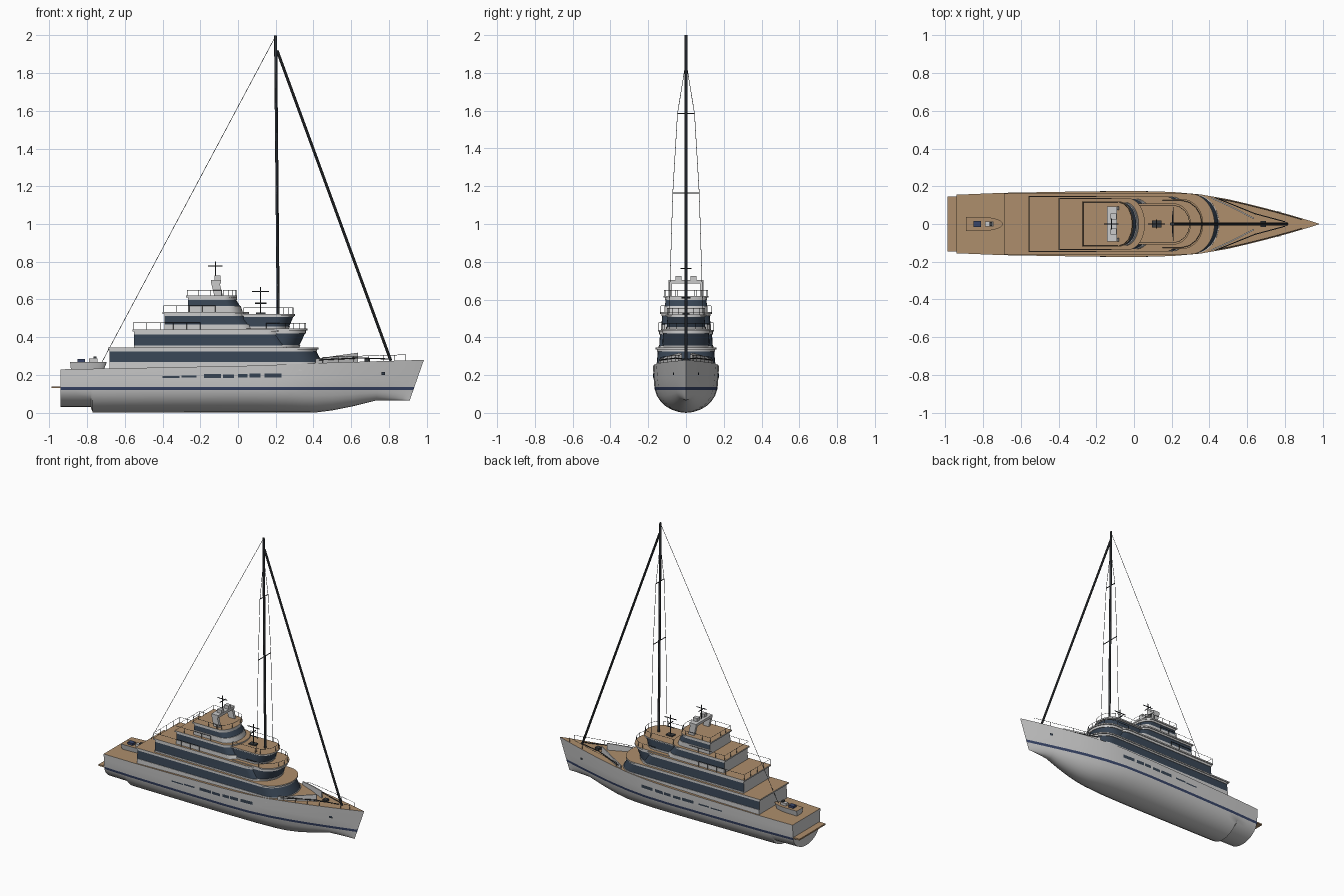
import bpy, bmesh, math
from mathutils import Vector, Matrix

if "Cube" in bpy.data.objects:
    bpy.data.objects.remove(bpy.data.objects["Cube"])


def mat(name, r, g, b):
    m = bpy.data.materials.new(name)
    m.diffuse_color = (r, g, b, 1)
    m.use_nodes = True
    m.node_tree.nodes["Principled BSDF"].inputs["Base Color"].default_value = m.diffuse_color
    return m


TEAK = mat("teak", 0.42, 0.27, 0.15)
GLASS = mat("glass", 0.04, 0.06, 0.09)
NAVY = mat("navy", 0.04, 0.06, 0.14)
DARK = mat("dark_metal", 0.04, 0.045, 0.05)


def finish(name, bm, mats=(None,), smooth=True):
    bmesh.ops.remove_doubles(bm, verts=bm.verts, dist=1e-5)
    bmesh.ops.recalc_face_normals(bm, faces=bm.faces)
    me = bpy.data.meshes.new(name)
    bm.to_mesh(me)
    bm.free()
    for m in mats:
        me.materials.append(m)
    ob = bpy.data.objects.new(name, me)
    bpy.context.collection.objects.link(ob)
    if smooth:
        bpy.ops.object.select_all(action='DESELECT')
        ob.select_set(True)
        bpy.context.view_layer.objects.active = ob
        bpy.ops.object.shade_smooth_by_angle(angle=math.radians(30))
    return ob


def lerp(table, x):
    for (a, va), (b, vb) in zip(table, table[1:]):
        if x <= b:
            return va + (vb - va) * max(0, (x - a) / (b - a))
    return table[-1][1]


def prism(name, bot, top, z0, z1, mats=(None,), side=0, cap=0):
    """Loft between two outlines; the last edge (aft wall) keeps slot 0."""
    bm = bmesh.new()
    lo = [bm.verts.new((x, y, z0)) for x, y in bot]
    hi = [bm.verts.new((x, y, z1)) for x, y in top]
    n = len(lo)
    bm.faces.new(lo[::-1])
    bm.faces.new(hi).material_index = cap
    for i in range(n):
        j = (i + 1) % n
        f = bm.faces.new((lo[i], lo[j], hi[j], hi[i]))
        f.material_index = side if i < n - 1 else 0
    return finish(name, bm, mats)


def outline(x0, x1, w, nose, n=16):
    pts = [(x0, -w)]
    for k in range(n + 1):
        a = math.pi * (k / n - 0.5)
        pts.append((x1 - nose + nose * math.cos(a), w * math.sin(a)))
    return pts + [(x0, w)]


def box(name, x, y, z, m=None):
    pts = [(x[0], y[0]), (x[1], y[0]), (x[1], y[1]), (x[0], y[1])]
    return prism(name, pts, pts, z[0], z[1], (m,))


def rods(name, segs, r, m=DARK, n=6):
    bm = bmesh.new()
    for a, b in segs:
        a, b = Vector(a), Vector(b)
        d = b - a
        mx = Matrix.Translation((a + b) / 2) @ d.to_track_quat('Z', 'Y').to_matrix().to_4x4()
        bmesh.ops.create_cone(bm, cap_ends=True, segments=n, radius1=r, radius2=r,
                              depth=d.length, matrix=mx)
    return finish(name, bm, (m,))


def rail(name, path, h, m=DARK):
    top = [(x, y, z + h) for x, y, z in path]
    rods(name, list(zip(path, top)) + list(zip(top, top[1:])), 0.0013, m, 4)


# Hull: lofted sections with raked stem, navy stripe and teak deck
BEAM = [(-.94, .155), (-.7, .165), (-.3, .172), (0, .175), (.2, .17), (.35, .157), (.5, .131),
        (.65, .096), (.8, .056), (.92, .021), (.985, 0)]
SHEER = [(-.94, .23), (-.6, .236), (.1, .25), (.5, .266), (.985, .28)]
KEEL = [(-.94, .03), (-.78, .03), (-.77, .002), (.4, 0), (.5, .012), (.62, .034), (.76, .065), (.985, .066)]
FLARE = [(-.94, .94), (.2, .94), (.6, .84), (.985, .7)]


def section(s):
    w, d, k, fl = (lerp(t, s) for t in (BEAM, SHEER, KEEL, FLARE))
    half = []
    for i in range(7):
        a = i / 6 * math.pi / 2
        half.append((w * fl * (.75 * math.sin(a) + .25 * i / 6), k + (.12 - k) * (1 - math.cos(a))))
    for z in (.137, .185, d):
        u = (z - .12) / (d - .12)
        half.append((w * (fl + (1 - fl) * u ** .6), z))
    rake = max(0, (s - .4) / .585) ** 2
    return [(s - rake * .35 * (.28 - z), y, z) for y, z in half]


stations = [-.94, -.86, -.78, -.77, -.7, -.5, -.3, -.1, 0, .1, .2, .28, .35, .42, .5, .56, .62, .69,
            .76, .82, .88, .93, .96, .985]
bm = bmesh.new()
rings = []
for s in stations:
    h = section(s)
    ring = [(x, -y, z) for x, y, z in h[::-1]] + h[1:]
    rings.append([bm.verts.new(p) for p in ring])
for a, b in zip(rings, rings[1:]):
    n = len(a)
    for i in range(n):
        j = (i + 1) % n
        f = bm.faces.new((a[i], a[j], b[j], b[i]))
        f.material_index = 2 if i == n - 1 else 1 if i in (2, n - 4) else 0
bm.faces.new(rings[0])
finish("hull", bm, (None, NAVY, TEAK))

# Swim platform
box("swim_platform", (-.987, -.935), (-.145, .145), (.13, .14), TEAK)


# Hull windows and anchor pockets, following the side of the hull
def side_y(x, z):
    w, d, fl = (lerp(t, x) for t in (BEAM, SHEER, FLARE))
    return w * (fl + (1 - fl) * ((z - .12) / (d - .12)) ** .6)


bm = bmesh.new()
for x0, x1, z0, z1 in [(-.40, -.31, .185, .194), (-.30, -.22, .187, .198), (-.18, -.09, .184, .205),
                       (-.08, -.02, .184, .203), (0, .05, .186, .206), (.06, .12, .186, .208),
                       (.14, .23, .187, .209), (.76, .78, .2, .215)]:
    for sgn in (1, -1):
        q = [(x0, z0), (x1, z0), (x1, z1), (x0, z1)]
        out = .0025 if x0 < .5 else .006
        bm.faces.new([bm.verts.new((x, sgn * (side_y(x, z) + out), z)) for x, z in q])
finish("hull_windows", bm, (GLASS,), False)


# Superstructure: wall, glass band and teak-topped roof slab per tier
def tier(name, x0, w, nose, zs, fronts, over):
    z0, z1, z2, z3 = zs
    fb, fm, ft = fronts
    o = lambda x, ww: outline(x0, x, ww, nose)
    prism(name + "_wall", o(fb, w), o(fm, w), z0, z1)
    prism(name + "_glass", o(fm - .004, w - .003), o(ft, w - .007), z1, z2, (None, GLASS), 1)
    slab = outline(x0 - .01, ft + over, w + .004, nose)
    zm = z3 - .009
    prism(name + "_soffit", o(ft + .004, w - .003), o(ft + .004, w - .003), z2, zm)
    prism(name + "_roof", slab, slab, zm, z3, (None, TEAK), 0, 1)


tier("main_deck", -.68, .157, .13, (.225, .268, .325, .345), (.455, .45, .415), .012)
tier("upper_deck", -.55, .145, .10, (.345, .355, .415, .44), (.30, .295, .25), .01)
tier("bridge_deck", -.39, .133, .09, (.44, .467, .512, .533), (.105, .09, .05), .008)
tier("sky_deck", -.265, .115, .07, (.533, .565, .598, .62), (.025, .015, -.01), .006)
tier("forward_lower", .05, .128, .11, (.345, .358, .42, .445), (.325, .33, .355), .012)
tier("forward_upper", .03, .105, .09, (.445, .456, .508, .522), (.27, .275, .293), .008)

# Foredeck coaming: V-shaped walls running to the bow
for sgn in (1, -1):
    bm = bmesh.new()
    pts = [(.41, .135, .25, .285), (.52, .085, .25, .302), (.635, .025, .26, .318)]
    cols = [[bm.verts.new((x, sgn * (y + t), z)) for t, z in ((0, a), (.008, a), (.008, b), (0, b))]
            for x, y, a, b in pts]
    for a, b in zip(cols, cols[1:]):
        for i in range(4):
            bm.faces.new((a[i], a[(i + 1) % 4], b[(i + 1) % 4], b[i]))
    bm.faces.new(cols[0])
    bm.faces.new(cols[-1])
    finish("foredeck_coaming", bm)
    rods("foredeck_trim", [((.43, sgn * .14, .28), (.64, sgn * .055, .29)),
                           ((.64, sgn * .055, .29), (.80, sgn * .012, .285))], .003, DARK)
box("foredeck_winch", (.67, .70), (-.016, .016), (.265, .288), DARK)

# Tender on the aft deck
hull_line = outline(-.89, -.695, .037, .11)
keel_line = outline(-.885, -.71, .028, .11)
prism("tender", keel_line, hull_line, .228, .27, (None, TEAK), 0, 1)
box("tender_seat", (-.85, -.81), (-.017, .017), (.27, .285), NAVY)
box("tender_console", (-.79, -.745), (-.013, .013), (.27, .287))
box("tender_screen", (-.765, -.75), (-.011, .011), (.287, .297), DARK)

# Radar arch with domes
for sgn in (1, -1):
    y = sorted((sgn * .073, sgn * .092))
    lo = [(-.125, y[0]), (-.08, y[0]), (-.08, y[1]), (-.125, y[1])]
    hi = [(x - .018, v) for x, v in lo]
    prism("arch_leg", lo, hi, .618, .69)
    box("radar_dome_base", (-.125, -.092), (sgn * .04 - .015, sgn * .04 + .015), (.70, .726))
box("arch_beam", (-.143, -.09), (-.092, .092), (.685, .703))

# Antennas
rods("top_antenna", [((-.12, 0, .70), (-.12, 0, .80)), ((-.158, 0, .778), (-.082, 0, .778)),
                     ((-.12, -.03, .765), (-.12, .03, .765))], .003)
rods("forward_antenna", [((.12, 0, .52), (.12, 0, .665)), ((.075, 0, .642), (.165, 0, .642)),
                         ((.09, 0, .58), (.15, 0, .58)), ((.12, -.025, .61), (.12, .025, .61))], .0035)
box("antenna_base", (.095, .145), (-.018, .018), (.52, .53), DARK)

# Mast, spreaders and rigging
rods("mast", [((.213, 0, .52), (.199, 0, 2.0))], .008, DARK, 12)
rods("furled_headsail", [((.207, 0, 1.92), (.81, 0, .275))], .0075, DARK, 10)
rods("backstay", [((.199, 0, 1.995), (-.72, 0, .27))], .0014, DARK)
levels = [(.21, .09, .525), (.207, .07, 1.165), (.203, .045, 1.585), (.201, 0, 1.86)]
for sgn in (1, -1):
    p = [(x, sgn * y, z) for x, y, z in levels]
    rods("shrouds", list(zip(p, p[1:])), .0014)
rods("spreaders", [((x, -y, z), (x, y, z)) for x, y, z in levels[1:3]], .003)


# Guard rails around the aft terraces and roofs
def terrace(name, x0, xf, w, z, h=.033):
    n = max(2, round((xf - x0) / .07))
    port = [(xf + (x0 - xf) * i / n, w, z) for i in range(n + 1)]
    aft = [(x0, w * (1 - 2 * i / 4), z) for i in range(1, 4)]
    rail(name, port + aft + [(x, -y, z) for x, y, z in port[::-1]], h)


terrace("upper_rail", -.555, -.2, .145, .44, .038)
terrace("bridge_rail", -.395, -.12, .133, .533)
terrace("sky_rail", -.27, -.085, .115, .62, .03)
rail("sky_front_rail", [(x, y, .62) for x, y in outline(-.085, -.008, .115, .07, 8)[1:-1]], .03)
rail("forward_roof_rail", [(x, y, .522) for x, y in outline(.03, .295, .1, .09, 8)], .033)
rail("forward_lower_rail", [(x, y, .445) for x, y in outline(.15, .36, .125, .11, 8)], .03)
for sgn in (1, -1):
    rail("bow_rail", [(x, sgn * (lerp(BEAM, x) - .006), lerp(SHEER, x))
                      for x in (.45, .53, .61, .69, .77, .83, .89)], .03)
